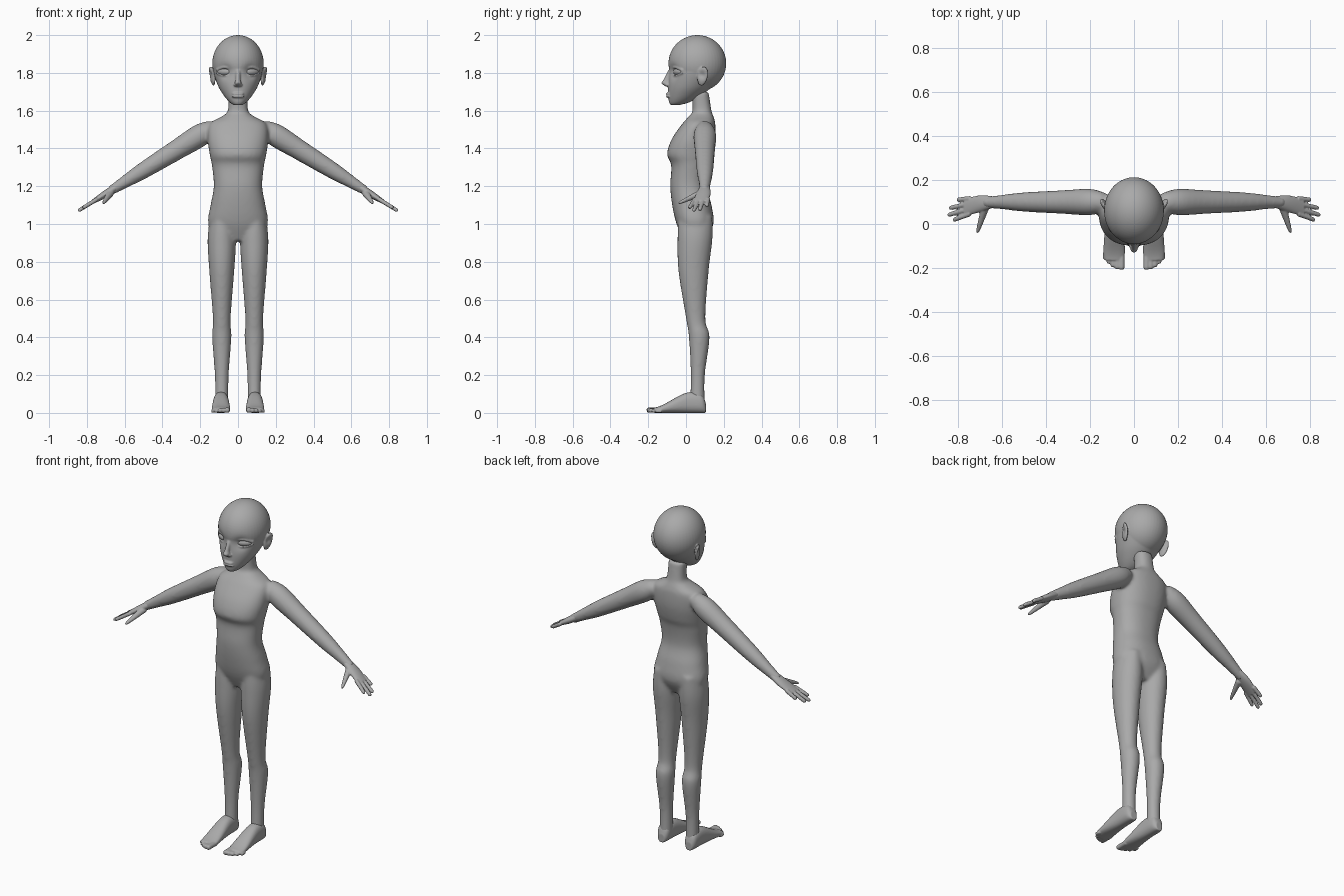
import bpy, bmesh, math
from mathutils import Vector, Matrix

cube = bpy.data.objects.get("Cube")
if cube:
    bpy.data.objects.remove(cube, do_unlink=True)

X, Y, Z = Vector((1, 0, 0)), Vector((0, 1, 0)), Vector((0, 0, 1))

GREY = (0.4, 0.4, 0.4, 1)
skin = bpy.data.materials.new("plain_grey")
skin.use_nodes = True
skin.diffuse_color = GREY
skin.node_tree.nodes["Principled BSDF"].inputs["Base Color"].default_value = GREY


def spline(rings, steps):
    """Smooth interpolation through a short list of control rings."""
    points = [Vector(ring) for ring in rings]
    last = len(points) - 1
    result = []
    for i in range(last):
        before, start = points[max(i - 1, 0)], points[i]
        end, after = points[i + 1], points[min(i + 2, last)]
        leave, arrive = (end - before) / 2, (after - start) / 2
        for k in range(steps):
            t = k / steps
            ease = t * t * (3 - 2 * t)
            result.append(start.lerp(end, ease)
                          + leave * t * (1 - t) ** 2 - arrive * t * t * (1 - t))
    return result + [points[-1]]


def superellipse(angle, power):
    return [math.copysign(abs(f(angle)) ** (2 / power), f(angle)) for f in (math.cos, math.sin)]


def loft(bm, rings, u, v, power=2.0, sides=32, steps=6):
    """Closed tube; each ring is x, y, z, radius along u, radius along v."""
    loops = []
    for x, y, z, ru, rv in spline(rings, steps):
        loop = []
        for k in range(sides):
            c, s = superellipse(math.tau * k / sides, power)
            loop.append(bm.verts.new(Vector((x, y, z)) + u * c * ru + v * s * rv))
        loops.append(loop)
    for lower, upper in zip(loops, loops[1:]):
        for k in range(sides):
            j = (k + 1) % sides
            bm.faces.new((lower[k], lower[j], upper[j], upper[k]))
    bm.faces.new(loops[0][::-1])
    bm.faces.new(loops[-1])
    return [vert for loop in loops for vert in loop]


def column(bm, x, rows, **options):
    """Upright loft; each row is height, half width, front y, back y."""
    rings = [(x, (front + back) / 2, z, half, (back - front) / 2)
             for z, half, front, back in rows]
    return loft(bm, rings, X, Y, **options)


def finger(bm, base, tip, thick, thin, u, v):
    """Tapered stick with a rounded end, for fingers and toes."""
    base, tip = Vector(base), Vector(tip)
    stations = ((0, thick), (.5, (thick + thin) / 2), (.9, thin), (1, thin / 2))
    loft(bm, [(*base.lerp(tip, t), r, r) for t, r in stations], u, v, sides=16)


def ball(bm, centre, radii, turn=0, tilt=0):
    place = (Matrix.Translation(centre) @ Matrix.Rotation(turn, 4, "Z")
             @ Matrix.Rotation(tilt, 4, "X") @ Matrix.Diagonal((*radii, 1)))
    return bmesh.ops.create_uvsphere(bm, u_segments=48, v_segments=32,
                                     radius=1, matrix=place)["verts"]


def push(verts, centre, radius, move):
    """Soft sculpting stroke."""
    for vert in verts:
        distance = (vert.co - Vector(centre)).length / radius
        vert.co += Vector(move) * math.exp(-distance * distance)


def finish(bm, name, voxel=None, smooth=0):
    """Mirror the left half, fuse the pieces into one skin and shade it."""
    bmesh.ops.recalc_face_normals(bm, faces=bm.faces)
    mesh = bpy.data.meshes.new(name)
    bm.to_mesh(mesh)
    bm.free()
    mesh.materials.append(skin)
    for polygon in mesh.polygons:
        polygon.use_smooth = True
    part = bpy.data.objects.new(name, mesh)
    bpy.context.collection.objects.link(part)
    mirror = part.modifiers.new("mirror", "MIRROR")
    mirror.use_mirror_merge = False
    if voxel:
        fuse = part.modifiers.new("fuse", "REMESH")
        fuse.mode = "VOXEL"
        fuse.voxel_size = voxel
        fuse.use_smooth_shade = True
        relax = part.modifiers.new("relax", "SMOOTH")
        relax.factor = 0.5
        relax.iterations = smooth


def on_arm(x, side=0):
    """Point on the straight line from shoulder to fingertips."""
    wrist = .67
    return Vector((x, .1 - max(0, x - wrist) / 4 + side, 1.47 - .62 * (x - .2)))


across_arm = Vector((.62, 0, 1)).normalized()

# Body: neck and torso
bm = bmesh.new()
column(bm, 0, [
    (1.7, .05, .03, .12), (1.6, .054, .035, .135), (1.57, .085, .015, .145),
    (1.53, .15, -.02, .155), (1.45, .16, -.075, .155), (1.37, .15, -.1, .14),
    (1.31, .138, -.078, .12), (1.2, .128, -.083, .11), (1.1, .145, -.073, .135),
    (1, .157, -.05, .145), (.91, .1, -.01, .1)], power=2.3, sides=48)

# Legs
column(bm, .086, [
    (1.04, .06, -.04, .14), (.92, .075, -.045, .14), (.75, .066, -.04, .12),
    (.5, .047, 0, .103), (.4, .051, .015, .125), (.2, .037, .025, .1),
    (.04, .035, .02, .1)], steps=10)

# Arms
loft(bm, [(*on_arm(x), r, r) for x, r in
          ((.13, .04), (.2, .06), (.32, .054), (.5, .044), (.6, .033), (.68, .024))],
     Y, across_arm)
finish(bm, "body", voxel=.009, smooth=8)

# Hands: palm, four fingers, thumb
bm = bmesh.new()
loft(bm, [(*on_arm(x), wide, thick) for x, wide, thick in
          ((.64, .026, .02), (.7, .038, .019), (.77, .041, .011))], Y, across_arm)
for side, reach in zip((.035, .012, -.012, -.035), (.805, .84, .847, .822)):
    finger(bm, on_arm(.745, side), on_arm(reach, side * 1.25), .0115, .01, Y, across_arm)
finger(bm, (.675, .08, 1.165), (.713, -.04, 1.11), .02, .009, X, Z)
finish(bm, "hands", voxel=.004, smooth=3)

# Feet: heel and instep, five toes
bm = bmesh.new()
loft(bm, [(.09, y, height, wide, height) for y, height, wide in
          ((.105, .025, .02), (.08, .05, .036), (0, .053, .041),
           (-.12, .022, .049), (-.165, .014, .043))], X, Z, power=2.4)
for k in range(5):
    x, size = .057 + .019 * k, .015 - .0013 * k
    finger(bm, (x, -.13, size), (x, -.208 + .003 * k * k, size), size, size * .9, X, Z)
finish(bm, "feet", voxel=.004, smooth=3)

# Head: cranium and tapering face
bm = bmesh.new()
head = ball(bm, (0, .06, 1.85), (.136, .153, .15))
head += column(bm, 0, [
    (1.63, .022, -.082, -.035), (1.645, .045, -.09, .02), (1.68, .075, -.094, .08),
    (1.73, .105, -.094, .14), (1.8, .128, -.09, .195), (1.87, .13, -.09, .2)], sides=64)
for side in (-1, 1):
    push(head, (.066 * side, -.07, 1.805), .034, (0, .02, 0))

# Nose and lips
loft(bm, [(0, -.085, 1.815, .011, .008), (0, -.1, 1.765, .013, .019),
          (0, -.108, 1.745, .018, .023), (0, -.095, 1.727, .01, .01)], X, Y)
ball(bm, (.013, -.1, 1.737), (.011, .011, .009))
for z, turn in ((1.689, .2), (1.675, .1)):
    ball(bm, (.008, -.093, z), (.025, .013, .007), turn)

# Eyelids arching over and under each eye
for arch, thick in ((.024, .006), (-.02, .0035)):
    lid = []
    for k in range(5):
        t = k / 4
        x, y = .022 + .095 * t, -.066 - .02 * t + .066 * t * t
        lid.append((x, y, 1.806 + arch * math.sin(math.pi * (.1 + .8 * t)), thick, thick))
    loft(bm, lid, Y, Z, sides=12)

# Ears leaning outward, with a hollow
ear = ball(bm, (.138, .088, 1.783), (.012, .028, .052), turn=-.3, tilt=-.2)
for vert in ear:
    vert.co.x += (vert.co.z - 1.783) * .14
push(ear, (.15, .084, 1.79), .02, (-.012, 0, 0))
finish(bm, "head", voxel=.0045, smooth=4)

# Eyes
bm = bmesh.new()
ball(bm, (.069, -.038, 1.806), (.044, .023, .021), turn=.5)
finish(bm, "eyes")
